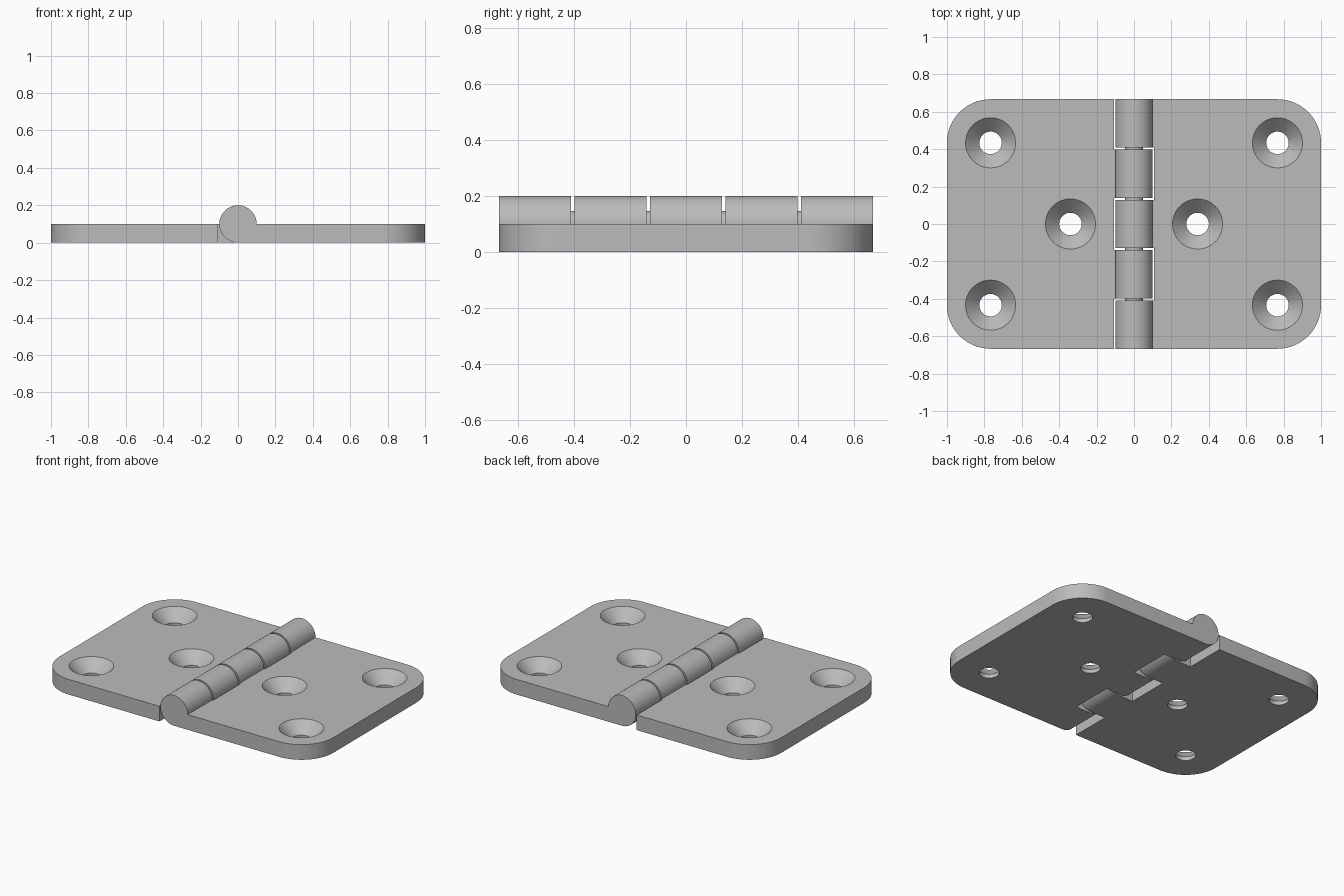
import bpy, bmesh
from math import sin, cos, pi, radians

cube = bpy.data.objects.get("Cube")
if cube:
    bpy.data.objects.remove(cube, do_unlink=True)

HALF_Y = 0.667        # half length along the pin
THICK = 0.1           # leaf thickness
BARREL = 0.1          # knuckle radius
EDGE = 0.107          # inner edge of each leaf
CORNER = 0.233        # outer corner radius

steel = bpy.data.materials.new("grey steel")
steel.use_nodes = True
GREY = (0.5, 0.5, 0.5, 1)
steel.diffuse_color = GREY
steel.node_tree.nodes["Principled BSDF"].inputs["Base Color"].default_value = GREY


def finish(bm, name):
    bmesh.ops.recalc_face_normals(bm, faces=bm.faces)
    mesh = bpy.data.meshes.new(name)
    bm.to_mesh(mesh)
    bm.free()
    mesh.materials.append(steel)
    obj = bpy.data.objects.new(name, mesh)
    bpy.context.collection.objects.link(obj)
    return obj


def prism(bm, points, offset):
    """Extrude a closed outline along the offset vector."""
    face = bm.faces.new([bm.verts.new(p) for p in points])
    top = bmesh.ops.extrude_face_region(bm, geom=[face])["geom"]
    verts = [g for g in top if isinstance(g, bmesh.types.BMVert)]
    bmesh.ops.translate(bm, verts=verts, vec=offset)


def arc(cx, cy, r, start, end, steps):
    angles = [radians(start + (end - start) * i / steps) for i in range(steps + 1)]
    return [(cx + r * cos(a), cy + r * sin(a)) for a in angles]


def lathe(bm, x, y, profile, steps=48):
    """Closed solid of revolution about a vertical axis."""
    rings = [[bm.verts.new((x + r * cos(2 * pi * i / steps), y + r * sin(2 * pi * i / steps), z))
              for i in range(steps)] for r, z in profile]
    for low, high in zip(rings, rings[1:]):
        for i in range(steps):
            j = (i + 1) % steps
            bm.faces.new((low[i], low[j], high[j], high[i]))
    bm.faces.new(rings[0])
    bm.faces.new(rings[-1])


def apply_boolean(obj, tool, operation):
    mod = obj.modifiers.new(operation.lower(), "BOOLEAN")
    mod.operation, mod.solver, mod.object = operation, "EXACT", tool
    bpy.context.view_layer.objects.active = obj
    bpy.ops.object.modifier_apply(modifier=mod.name)
    bpy.data.objects.remove(tool, do_unlink=True)


def smooth(obj):
    bpy.ops.object.select_all(action="DESELECT")
    obj.select_set(True)
    bpy.context.view_layer.objects.active = obj
    bpy.ops.object.shade_smooth_by_angle(angle=radians(30))


def make_leaf(name, side, knuckles):
    # Flat plate with two rounded outer corners
    outline = [(EDGE, -HALF_Y)]
    outline += arc(1 - CORNER, CORNER - HALF_Y, CORNER, -90, 0, 16)
    outline += arc(1 - CORNER, HALF_Y - CORNER, CORNER, 0, 90, 16)
    outline.append((EDGE, HALF_Y))
    bm = bmesh.new()
    prism(bm, [(side * x, y, 0) for x, y in outline], (0, 0, THICK))
    leaf = finish(bm, name)

    # Knuckles: a barrel running tangent into the plate
    section = [(EDGE, 0), (EDGE, THICK)] + arc(0, THICK, BARREL, 0, 270, 48)
    bm = bmesh.new()
    for y0, y1 in knuckles:
        prism(bm, [(side * x, y0, z) for x, z in section], (0, y1 - y0, 0))
    apply_boolean(leaf, finish(bm, "knuckle_tool"), "UNION")

    # Countersunk screw holes
    bm = bmesh.new()
    for x, y in ((0.767, 0.434), (0.767, -0.434), (0.34, 0)):
        lathe(bm, side * x, y, ((0.06, -0.05), (0.06, 0.026), (0.134, THICK), (0.154, 0.12)))
    apply_boolean(leaf, finish(bm, "screw_hole_tool"), "DIFFERENCE")
    smooth(leaf)


make_leaf("left_leaf", 1, ((-HALF_Y, -0.41), (-0.128, 0.128), (0.41, HALF_Y)))
make_leaf("right_leaf", -1, ((-0.398, -0.14), (0.14, 0.398)))

# Pin through the knuckles, seen in the narrow gaps
bpy.ops.mesh.primitive_cylinder_add(vertices=32, radius=0.047, depth=1.2,
                                    location=(0, 0, THICK), rotation=(pi / 2, 0, 0))
pin = bpy.context.object
pin.name = "hinge_pin"
pin.data.materials.append(steel)
smooth(pin)
